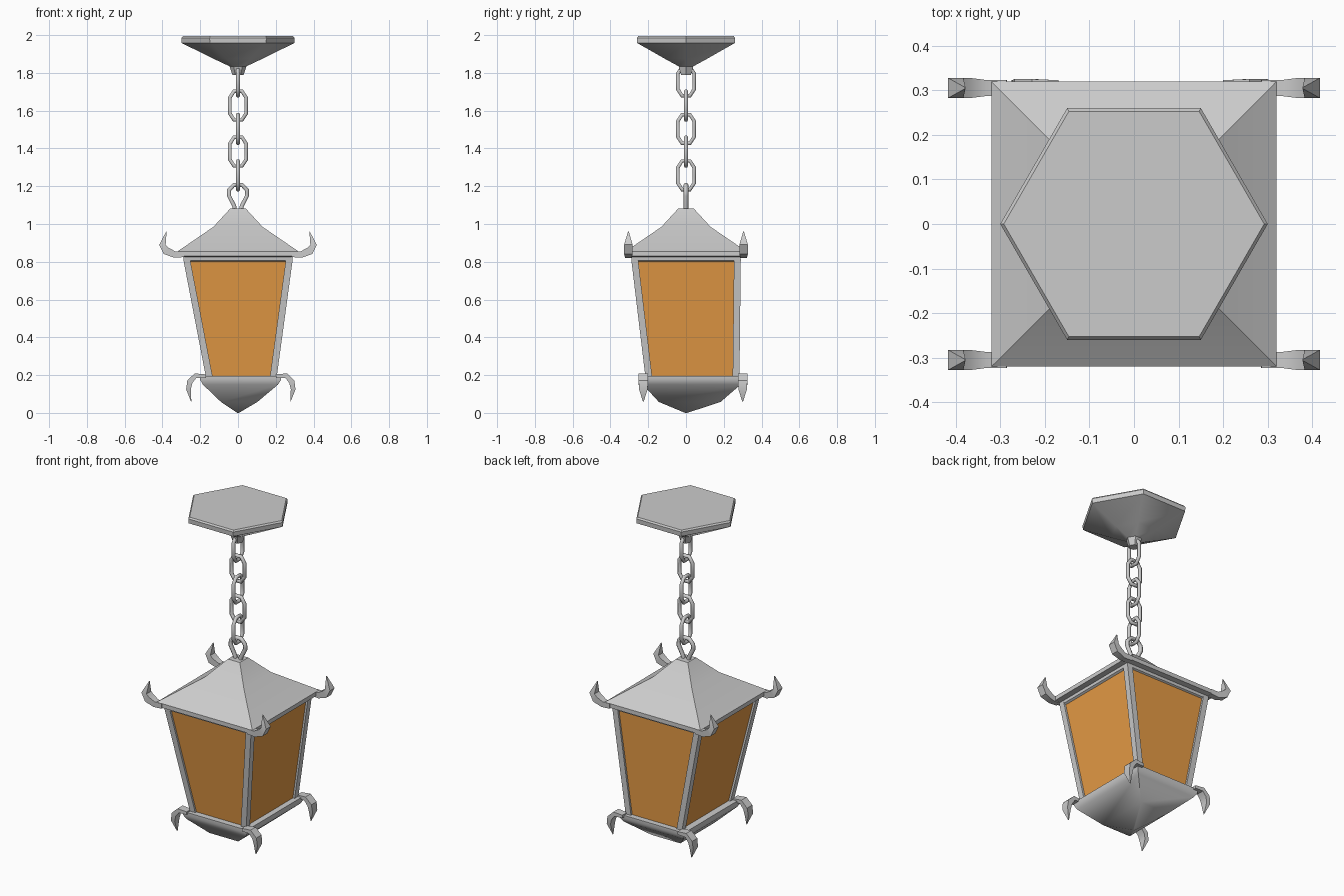
import bpy, math
from mathutils import Vector

if "Cube" in bpy.data.objects:
    bpy.data.objects.remove(bpy.data.objects["Cube"])


def loft(name, rings, smooth=30):
    """Skin a list of equal-sized rings, cap both ends."""
    n = len(rings[0])
    verts = [p for r in rings for p in r]
    faces = [(i * n + j, i * n + (j + 1) % n, (i + 1) * n + (j + 1) % n, (i + 1) * n + j)
             for i in range(len(rings) - 1) for j in range(n)]
    faces += [tuple(range(n))[::-1], tuple(range(len(verts) - n, len(verts)))]
    return make(name, verts, faces, smooth)


def make(name, verts, faces, smooth=30):
    me = bpy.data.meshes.new(name)
    me.from_pydata([tuple(v) for v in verts], [], faces)
    ob = bpy.data.objects.new(name, me)
    bpy.context.collection.objects.link(ob)
    bpy.ops.object.select_all(action='DESELECT')
    ob.select_set(True)
    bpy.context.view_layer.objects.active = ob
    bpy.ops.object.mode_set(mode='EDIT')
    bpy.ops.mesh.select_all(action='SELECT')
    bpy.ops.mesh.normals_make_consistent(inside=False)
    bpy.ops.object.mode_set(mode='OBJECT')
    bpy.ops.object.shade_smooth_by_angle(angle=math.radians(smooth))
    return ob


def rect(x0, x1, y0, y1, z):
    return [(x0, y0, z), (x1, y0, z), (x1, y1, z), (x0, y1, z)]


def tube(name, pts, radius, cyclic):
    cu = bpy.data.curves.new(name, 'CURVE')
    cu.dimensions = '3D'
    cu.bevel_depth = radius
    cu.bevel_resolution = 1
    cu.use_fill_caps = True
    sp = cu.splines.new('POLY')
    sp.points.add(len(pts) - 1)
    for p, q in zip(sp.points, pts):
        p.co = (*q, 1)
    sp.use_cyclic_u = cyclic
    ob = bpy.data.objects.new(name, cu)
    bpy.context.collection.objects.link(ob)


def horn(name, path, y, sx):
    """Tapered claw: path entries are x, z, thickness, width."""
    rings = []
    for i, (x, z, t, w) in enumerate(path):
        a, b = path[max(i - 1, 0)], path[min(i + 1, len(path) - 1)]
        d = Vector((b[0] - a[0], b[1] - a[1])).normalized() * t / 2
        rings.append([(sx * (x - d.y), y - w / 2, z + d.x), (sx * (x + d.y), y - w / 2, z - d.x),
                      (sx * (x + d.y), y + w / 2, z - d.x), (sx * (x - d.y), y + w / 2, z + d.x)])
    loft(name, rings)


# hexagonal ceiling plate
prof = [(.03, 1.79), (.045, 1.835), (.13, 1.875), (.298, 1.958), (.30, 1.985), (.292, 1.994)]
loft("ceiling_plate", [[(r * math.cos(k * math.pi / 3), r * math.sin(k * math.pi / 3), z)
                        for k in range(6)] for r, z in prof])

# chain of octagonal links, alternating planes
oct_link = [(.043, -.042), (.043, .042), (.021, .076), (-.021, .076),
            (-.043, .042), (-.043, -.042), (-.021, -.076), (.021, -.076)]
for i, zc in enumerate((1.755, 1.627, 1.503, 1.383, 1.258)):
    tube(f"chain_link_{i}", [(0, u, zc + v) if i % 2 == 0 else (u, 0, zc + v)
                             for u, v in oct_link], .0115, True)

# hanging loop on the roof
half = [(.018, 1.07), (.02, 1.095), (.048, 1.15), (.047, 1.18), (.022, 1.207)]
tube("roof_loop", [(-x, 0, z) for x, z in half] + [(x, 0, z) for x, z in half[::-1]], .0125, False)

# roof with eave and stepped underside
loft("roof", [rect(-h, h, -h, h, z) for h, z in
              [(.268, .797), (.288, .808), (.29, .825), (.32, .83), (.32, .855), (.13, .985), (.04, 1.083)]], 20)

# body corners: top is square, base is narrower and slightly offset
T = (-.29, .29, -.29, .29, .815)
B = (-.17, .205, -.215, .283, .19)
w = .036
for ix, xn in ((0, "left"), (1, "right")):
    for iy, yn in ((2, "front"), (3, "back")):
        def foot(c):
            x, y = c[ix], c[iy]
            xs = sorted((x, x + (w if ix == 0 else -w)))
            ys = sorted((y, y + (w if iy == 2 else -w)))
            return rect(*xs, *ys, c[4])
        loft(f"post_{yn}_{xn}", [foot(B), foot(T)])

# amber glass panes set into the posts
g = .012
low = rect(B[0] + g, B[1] - g, B[2] + g, B[3] - g, B[4])
top = rect(T[0] + g, T[1] - g, T[2] + g, T[3] - g, T[4])
glass = make("glass", low + top, [(j, (j + 1) % 4, 4 + (j + 1) % 4, 4 + j) for j in range(4)])
mat = bpy.data.materials.new("amber")
mat.diffuse_color = (.8, .33, .06, 1)
mat.use_nodes = True
mat.node_tree.nodes["Principled BSDF"].inputs["Base Color"].default_value = mat.diffuse_color
glass.data.materials.append(mat)

# pan under the body, tapering to a tip
pan = [(.02, .02, 0), (.45, .6, .058), (.93, .95, .15), (1, 1, .175), (1, 1, .196)]
loft("bottom_pan", [rect(-.2 * fx, .228 * fx, -.24 * fy, .305 * fy, z) for fx, fy, z in pan], 40)

# upturned roof horns and downturned base claws
up = [(.285, .84, .03, .035), (.335, .838, .034, .036), (.38, .858, .042, .045),
      (.40, .89, .034, .045), (.379, .96, .002, .004)]
down = [(0, .195, .018, .045), (.055, .197, .025, .05), (.085, .165, .03, .05),
        (.092, .125, .025, .045), (.078, .06, .002, .004)]
for sx, xn, base in ((-1, "left", .17), (1, "right", .2)):
    for sy, yn, y in ((-1, "front", -.226), (1, "back", .30)):
        horn(f"roof_horn_{yn}_{xn}", up, sy * .305, sx)
        horn(f"base_claw_{yn}_{xn}", [(base + x, z, t, v) for x, z, t, v in down], y, sx)
